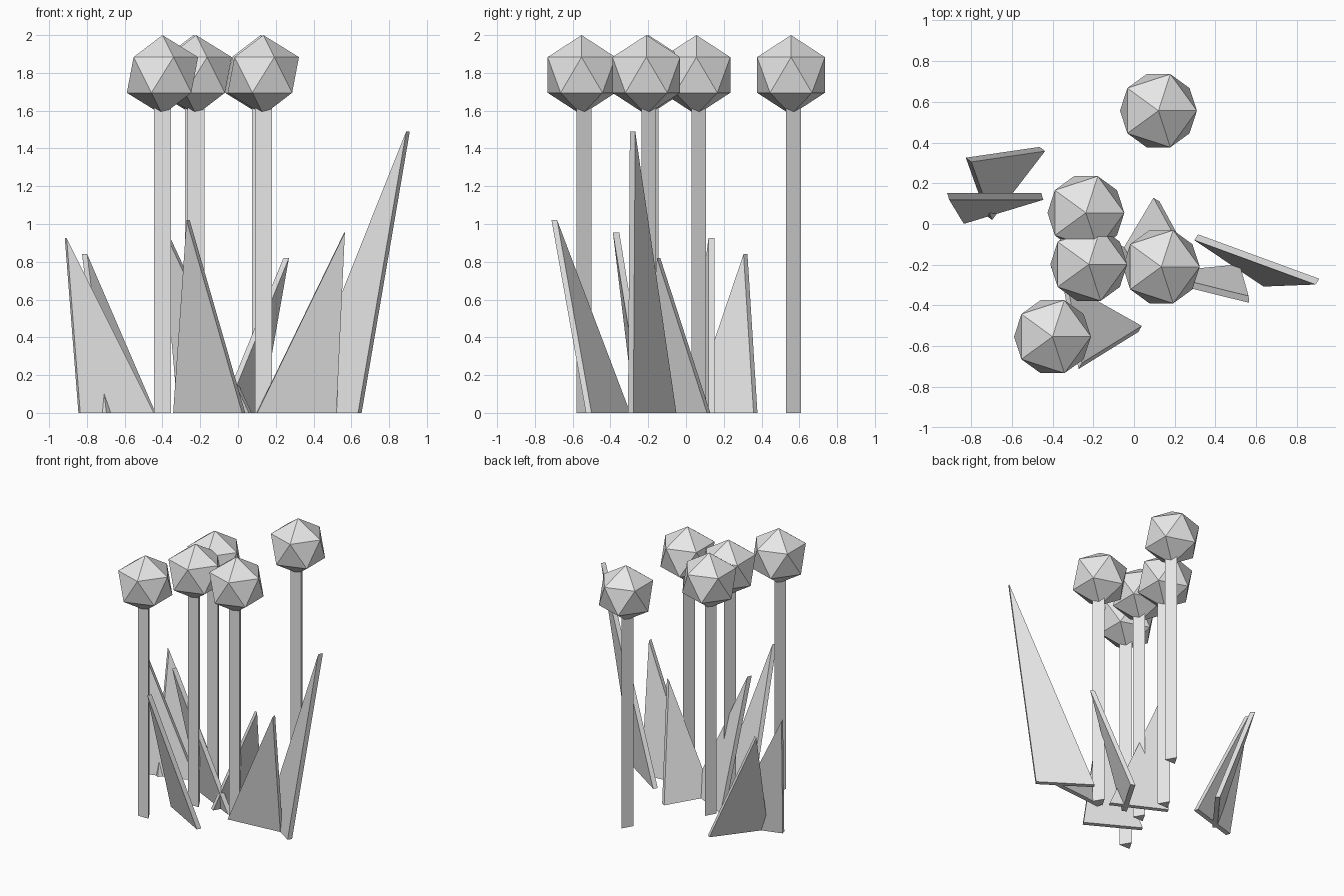
import bpy
import bmesh
from mathutils import Vector

cube = bpy.data.objects.get("Cube")
if cube:
    bpy.data.objects.remove(cube, do_unlink=True)

# One plain material for everything
grey = bpy.data.materials.new("light_grey")
grey.use_nodes = True
grey.diffuse_color = (0.8, 0.8, 0.8, 1)
for node in grey.node_tree.nodes:
    if node.type == 'BSDF_PRINCIPLED':
        node.inputs["Base Color"].default_value = (0.8, 0.8, 0.8, 1)

BALL_RADIUS = 0.211
BALL_HEIGHT = 2 - BALL_RADIUS
STEM_RADIUS = 0.052
BLADE_THICKNESS = 0.034


def finish(name):
    obj = bpy.context.object
    obj.name = name
    obj.data.materials.append(grey)


def add_flower(index, x, y):
    # Three-sided stem with its flat side to the front
    bpy.ops.mesh.primitive_cylinder_add(
        vertices=3, radius=STEM_RADIUS, depth=BALL_HEIGHT,
        location=(x, y, BALL_HEIGHT / 2))
    finish(f"stem_{index}")
    # Faceted flower head
    bpy.ops.mesh.primitive_ico_sphere_add(
        subdivisions=1, radius=BALL_RADIUS, location=(x, y, BALL_HEIGHT))
    finish(f"flower_head_{index}")


def add_blade(index, start, end, tip):
    # Leaning triangle, thickened sideways across its base line
    corners = [Vector((*start, 0)), Vector((*end, 0)), Vector(tip)]
    along = (corners[1] - corners[0]).normalized()
    offset = Vector((-along.y, along.x, 0)) * BLADE_THICKNESS
    bm = bmesh.new()
    face = bm.faces.new([bm.verts.new(c - offset / 2) for c in corners])
    extruded = bmesh.ops.extrude_face_region(bm, geom=[face], use_keep_orig=True)
    moved = [g for g in extruded["geom"] if isinstance(g, bmesh.types.BMVert)]
    bmesh.ops.translate(bm, verts=moved, vec=offset)
    bmesh.ops.recalc_face_normals(bm, faces=bm.faces)
    mesh = bpy.data.meshes.new(f"leaf_blade_{index}")
    bm.to_mesh(mesh)
    bm.free()
    mesh.materials.append(grey)
    obj = bpy.data.objects.new(f"leaf_blade_{index}", mesh)
    bpy.context.collection.objects.link(obj)


# Flowers
flowers = [(0.12, 0.556), (-0.236, 0.055), (-0.222, -0.198),
           (0.134, -0.21), (-0.4, -0.553)]
for i, (x, y) in enumerate(flowers, 1):
    add_flower(i, x, y)

# Leaf blades: two base points and a tip
blades = [
    ((-0.45, 0.368), (-0.71, 0.03), (-0.812, 0.315, 0.84)),
    ((-0.45, 0.135), (-0.84, 0.017), (-0.912, 0.135, 0.925)),
    ((0.305, -0.065), (0.645, -0.293), (0.9, -0.283, 1.49)),
    ((0.1, -0.255), (0.52, -0.215), (0.564, -0.37, 0.955)),
    ((0.03, -0.515), (-0.335, -0.31), (-0.264, -0.697, 1.02)),
    ((0.11, 0.12), (-0.08, -0.2), (0.255, -0.145, 0.82)),
    ((0.065, -0.19), (-0.31, 0), (-0.4, -0.2, 1.0)),
]
for i, (start, end, tip) in enumerate(blades, 1):
    add_blade(i, start, end, tip)
